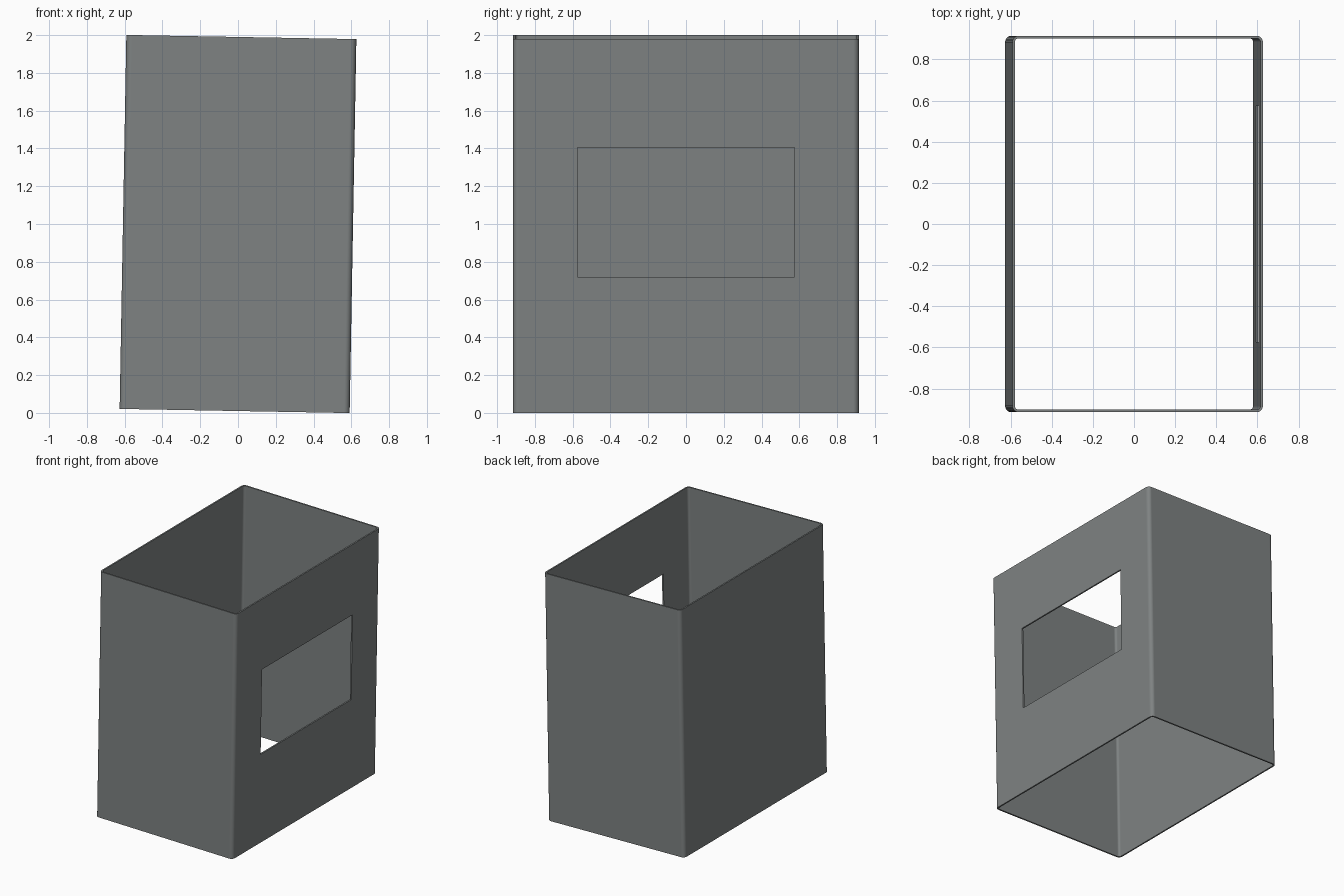
import bpy
import bmesh
from math import cos, sin, pi, radians

default = bpy.data.objects.get("Cube")
if default:
    bpy.data.objects.remove(default, do_unlink=True)

HALF_X, HALF_Y, HALF_Z = 0.609, 0.915, 0.99
RADIUS, WALL, TILT = 0.03, 0.012, radians(1.03)
WINDOW_Y, WINDOW_LOW, WINDOW_HIGH = 0.575, -0.27, 0.416
STEPS = 6

# Single grey material
grey = bpy.data.materials.new("slate grey")
grey.use_nodes = True
colour = (0.21, 0.225, 0.225, 1)
grey.diffuse_color = colour
grey.node_tree.nodes["Principled BSDF"].inputs["Base Color"].default_value = colour

# Rounded rectangle, counter-clockwise, with window edges on the +x side
profile = [(HALF_X, -WINDOW_Y), (HALF_X, WINDOW_Y)]
for corner, (sx, sy) in enumerate([(1, 1), (-1, 1), (-1, -1), (1, -1)]):
    for i in range(STEPS + 1):
        a = (corner + i / STEPS) * pi / 2
        profile.append((sx * (HALF_X - RADIUS) + RADIUS * cos(a),
                        sy * (HALF_Y - RADIUS) + RADIUS * sin(a)))

# Open sleeve walls, leaving out the window panel
bm = bmesh.new()
levels = [-HALF_Z, WINDOW_LOW, WINDOW_HIGH, HALF_Z]
rings = [[bm.verts.new((x, y, z)) for x, y in profile] for z in levels]
count = len(profile)
for row in range(len(levels) - 1):
    for i in range(count):
        if row == 1 and i == 0:
            continue
        j = (i + 1) % count
        low, high = rings[row], rings[row + 1]
        bm.faces.new((low[i], low[j], high[j], high[i]))

mesh = bpy.data.meshes.new("sleeve")
bm.to_mesh(mesh)
bm.free()
mesh.materials.append(grey)
sleeve = bpy.data.objects.new("sleeve", mesh)
bpy.context.collection.objects.link(sleeve)
sleeve.location.z = 1.0
sleeve.rotation_euler.y = TILT

# Wall thickness inward, then smooth corners with crisp rims
bpy.ops.object.select_all(action='DESELECT')
sleeve.select_set(True)
bpy.context.view_layer.objects.active = sleeve
solid = sleeve.modifiers.new("wall thickness", 'SOLIDIFY')
solid.thickness = WALL
solid.offset = -1
solid.use_even_offset = True
bpy.ops.object.modifier_apply(modifier=solid.name)
bpy.ops.object.shade_smooth_by_angle(angle=radians(30))
weighted = sleeve.modifiers.new("flat walls", 'WEIGHTED_NORMAL')
weighted.keep_sharp = True
